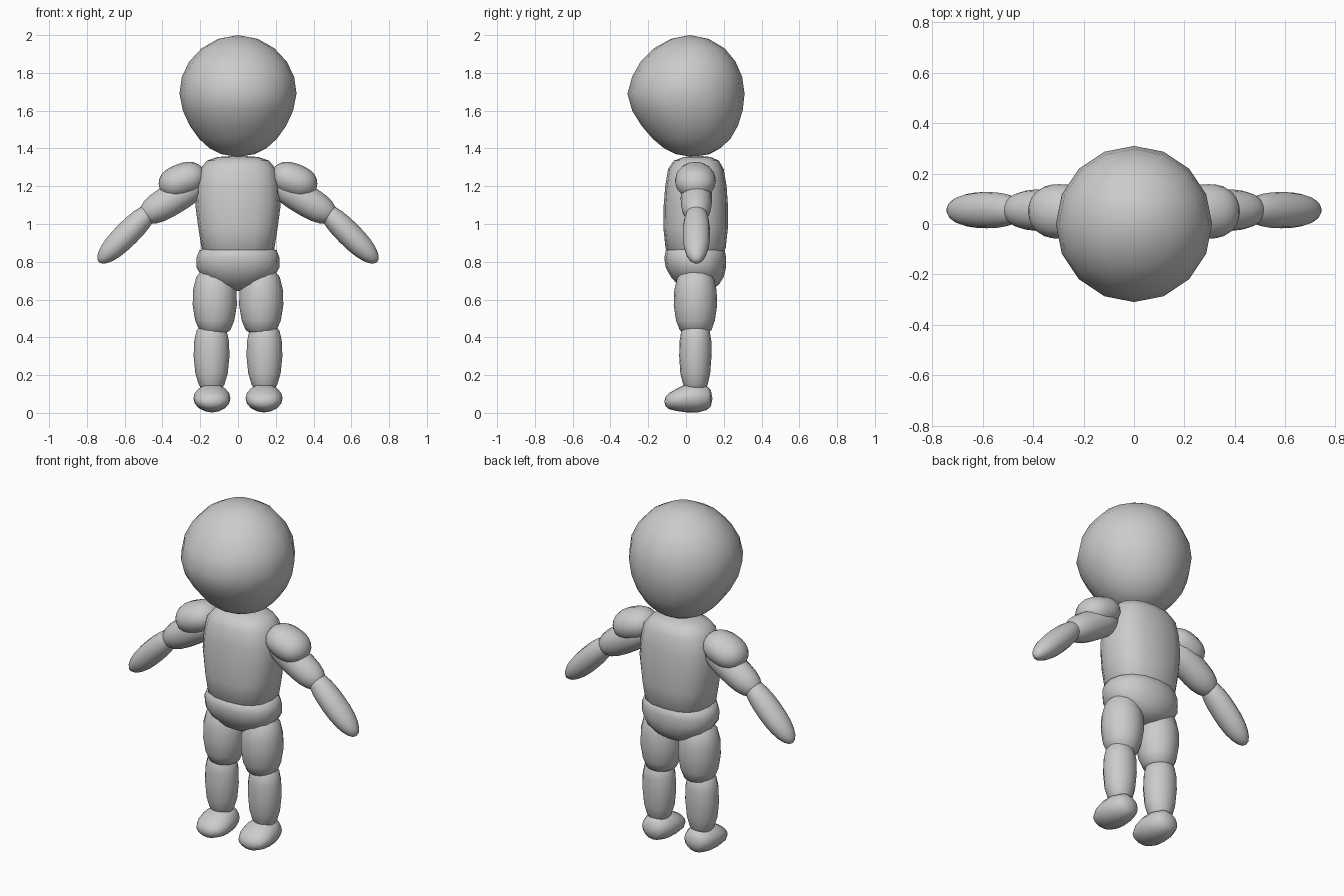
import bpy, bmesh, math
from mathutils import Vector

grey = bpy.data.materials.new("plain_grey")
grey.diffuse_color = (0.6, 0.6, 0.6, 1)


def loft(name, rings, start, end, sides=16, power=2.0):
    """Skin rings (centre, u, v) and close both ends with a pole point."""
    bm = bmesh.new()
    loops = []
    for c, u, v in rings:
        loop = []
        for i in range(sides):
            a = 2 * math.pi * i / sides
            cs, sn = math.cos(a), math.sin(a)
            x = math.copysign(abs(cs) ** (2 / power), cs)
            y = math.copysign(abs(sn) ** (2 / power), sn)
            loop.append(bm.verts.new(c + u * x + v * y))
        loops.append(loop)
    p0, p1 = bm.verts.new(start), bm.verts.new(end)
    for i in range(sides):
        j = (i + 1) % sides
        for a, b in zip(loops, loops[1:]):
            bm.faces.new((a[i], a[j], b[j], b[i]))
        bm.faces.new((p0, loops[0][j], loops[0][i]))
        bm.faces.new((p1, loops[-1][i], loops[-1][j]))
    bmesh.ops.recalc_face_normals(bm, faces=bm.faces)
    for f in bm.faces:
        f.smooth = True
    me = bpy.data.meshes.new(name)
    bm.to_mesh(me)
    bm.free()
    me.materials.append(grey)
    ob = bpy.data.objects.new(name, me)
    bpy.context.collection.objects.link(ob)


def upright(name, x, low, high, rows, power=2.0):
    """Upright part; rows are (z, half width, y min, y max), low/high are (y, z)."""
    rings = [(Vector((x, (y0 + y1) / 2, z)), Vector((w, 0, 0)),
              Vector((0, (y1 - y0) / 2, 0))) for z, w, y0, y1 in rows]
    loft(name, rings, Vector((x, *low)), Vector((x, *high)), power=power)


def limb(name, side, a, b, width, depth, full=2.0, y=0.055):
    """Rounded arm segment from a to b, both (x, z)."""
    a, b = Vector((side * a[0], y, a[1])), Vector((side * b[0], y, b[1]))
    axis = b - a
    across = axis.normalized().cross(Vector((0, 1, 0)))
    rings = []
    for k in range(1, 12):
        t = -math.cos(math.pi * k / 12)
        r = (1 - abs(t) ** full) ** 0.5
        rings.append((a + axis * (t + 1) / 2, across * width * r,
                      Vector((0, depth * r, 0))))
    loft(name, rings, a, b)


# head
upright("head", 0, (0.035, 1.355), (0.02, 2.0), [
    (1.37, 0.09, -0.055, 0.125), (1.40, 0.15, -0.115, 0.18),
    (1.45, 0.205, -0.175, 0.235), (1.52, 0.255, -0.235, 0.275),
    (1.60, 0.292, -0.285, 0.30), (1.69, 0.31, -0.31, 0.31),
    (1.78, 0.297, -0.285, 0.297), (1.86, 0.258, -0.24, 0.262),
    (1.93, 0.193, -0.17, 0.205), (1.98, 0.105, -0.08, 0.12)])

# torso
upright("torso", 0, (0.055, 0.78), (0.06, 1.362), [
    (0.80, 0.13, -0.05, 0.16), (0.87, 0.193, -0.108, 0.21),
    (0.98, 0.21, -0.12, 0.222), (1.10, 0.226, -0.118, 0.222),
    (1.20, 0.22, -0.11, 0.215), (1.29, 0.202, -0.095, 0.2),
    (1.335, 0.165, -0.065, 0.175), (1.355, 0.105, -0.01, 0.13)], power=2.5)

# pelvis
upright("pelvis", 0, (0.07, 0.645), (0.05, 0.90), [
    (0.655, 0.07, 0.0, 0.14), (0.68, 0.135, -0.045, 0.175),
    (0.72, 0.19, -0.08, 0.2), (0.77, 0.22, -0.108, 0.212),
    (0.82, 0.221, -0.115, 0.213), (0.86, 0.205, -0.108, 0.205),
    (0.885, 0.15, -0.07, 0.165)], power=2.2)

for s, tag in ((-1, "left"), (1, "right")):
    # leg
    upright(tag + "_thigh", s * 0.123, (0.05, 0.408), (0.05, 0.785), [
        (0.417, 0.05, 0.0, 0.10), (0.438, 0.082, -0.033, 0.135),
        (0.49, 0.104, -0.053, 0.153), (0.57, 0.117, -0.065, 0.165),
        (0.65, 0.115, -0.062, 0.162), (0.72, 0.098, -0.045, 0.147),
        (0.765, 0.06, -0.01, 0.11)])
    upright(tag + "_shin", s * 0.14, (0.05, 0.105), (0.05, 0.485), [
        (0.115, 0.045, 0.005, 0.095), (0.15, 0.068, -0.015, 0.115),
        (0.21, 0.086, -0.03, 0.128), (0.30, 0.095, -0.036, 0.135),
        (0.38, 0.092, -0.034, 0.134), (0.435, 0.08, -0.025, 0.125),
        (0.47, 0.05, 0.0, 0.10)])
    # foot, lofted from heel to toe: (y, bottom, top, half width)
    rows = [(0.132, 0.035, 0.12, 0.048), (0.11, 0.015, 0.143, 0.072),
            (0.06, 0.002, 0.155, 0.09), (0.0, 0.003, 0.152, 0.098),
            (-0.05, 0.01, 0.128, 0.093), (-0.09, 0.02, 0.105, 0.072),
            (-0.108, 0.035, 0.085, 0.04)]
    loft(tag + "_foot", [(Vector((s * 0.138, y, (b + t) / 2)), Vector((w, 0, 0)),
                          Vector((0, 0, (t - b) / 2))) for y, b, t, w in rows],
         Vector((s * 0.138, 0.14, 0.075)), Vector((s * 0.138, -0.115, 0.06)))
    # arm
    limb(tag + "_shoulder", s, (0.175, 1.275), (0.415, 1.185), 0.09, 0.108, 2.6, 0.05)
    limb(tag + "_upper_arm", s, (0.17, 1.24), (0.515, 1.03), 0.083, 0.083, 3.0)
    limb(tag + "_forearm", s, (0.435, 1.10), (0.737, 0.798), 0.066, 0.072, 2.4)
